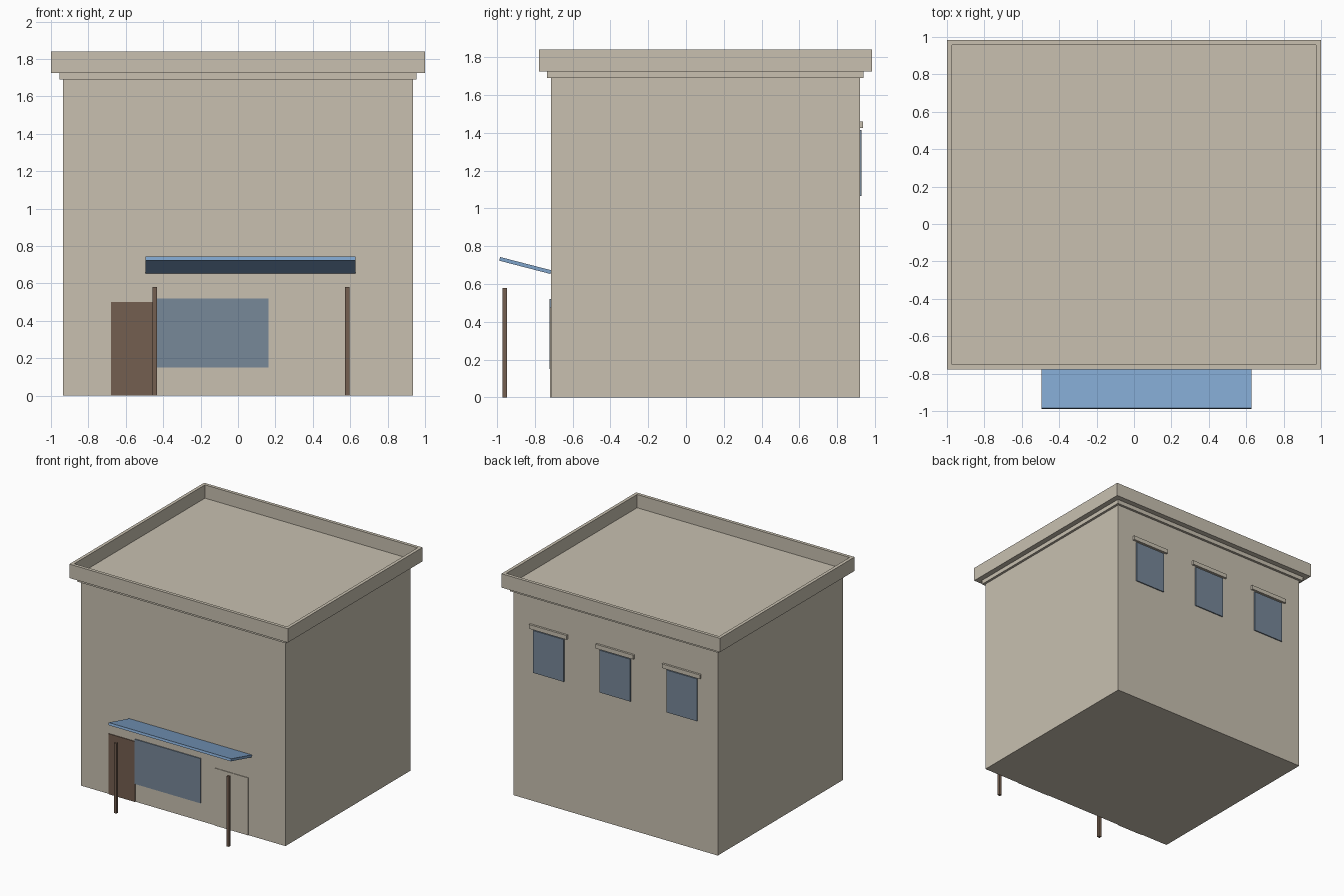
import bpy, bmesh, math
from mathutils import Vector

cube = bpy.data.objects.get("Cube")
if cube:
    bpy.data.objects.remove(cube, do_unlink=True)


def srgb(r, g, b):
    def lin(c):
        c /= 255
        return c / 12.92 if c <= 0.04045 else ((c + 0.055) / 1.055) ** 2.4
    return (lin(r), lin(g), lin(b), 1)


def material(name, colour):
    m = bpy.data.materials.new(name)
    m.use_nodes = True
    m.diffuse_color = colour
    bsdf = next(n for n in m.node_tree.nodes if n.type == 'BSDF_PRINCIPLED')
    bsdf.inputs["Base Color"].default_value = colour
    return m


plaster = material("plaster", srgb(200, 192, 176))
glass = material("window_glass", srgb(119, 136, 153))
wood = material("dark_wood", srgb(116, 95, 80))
canvas = material("blue_awning", srgb(127, 163, 202))


def box(name, x, y, z, mat, recess=None):
    """Box from (min, max) ranges; recess = (rim width, depth) hollows the top."""
    size = [r[1] - r[0] for r in (x, y, z)]
    centre = Vector([(r[0] + r[1]) / 2 for r in (x, y, z)])
    bm = bmesh.new()
    bmesh.ops.create_cube(bm, size=1)
    bmesh.ops.scale(bm, vec=size, verts=bm.verts)
    if recess:
        top = max(bm.faces, key=lambda f: f.calc_center_median().z)
        bmesh.ops.inset_region(bm, faces=[top], thickness=recess[0])
        inner = bmesh.ops.extrude_discrete_faces(bm, faces=[top])["faces"][0]
        bmesh.ops.translate(bm, vec=(0, 0, -recess[1]), verts=inner.verts)
    mesh = bpy.data.meshes.new(name)
    bm.to_mesh(mesh)
    bm.free()
    mesh.materials.append(mat)
    ob = bpy.data.objects.new(name, mesh)
    ob.location = centre
    bpy.context.collection.objects.link(ob)
    return ob


FRONT, BACK, HALF = -0.715, 0.92, 0.935

# Building shell, cornice step and roof parapet
box("walls", (-HALF, HALF), (FRONT, BACK), (0, 1.69), plaster)
box("cornice", (-0.955, 0.955), (-0.735, 0.94), (1.69, 1.725), plaster)
box("parapet", (-1, 1), (-0.777, 0.985), (1.725, 1.84), plaster, (0.038, 0.11))

# Shop front: wooden door, display window, plastered side door
box("front_door", (-0.68, -0.44), (FRONT - 0.006, FRONT), (0, 0.5), wood)
box("shop_window", (-0.44, 0.163), (FRONT - 0.008, FRONT), (0.15, 0.52), glass)
box("side_door", (0.29, 0.597), (FRONT - 0.005, FRONT), (0, 0.475), plaster)

# Awning tilted upward away from the wall
awning = box("awning", (-0.495, 0.627), (-0.14, 0.14), (-0.01, 0.01), canvas)
awning.location = (awning.location.x, -0.851, 0.698)
awning.rotation_euler.x = -math.atan2(0.07, 0.27)

# Awning posts
for side, x in (("right", -0.446), ("left", 0.584)):
    box(side + "_post", (x - 0.012, x + 0.012), (-0.97, -0.947), (0, 0.58), wood)

# Back windows with lintels
for label, x in (("left", 0.61), ("middle", 0), ("right", -0.61)):
    box(label + "_back_window", (x - 0.14, x + 0.14), (BACK, BACK + 0.009),
        (1.065, 1.415), glass)
    box(label + "_lintel", (x - 0.173, x + 0.173), (BACK, BACK + 0.017),
        (1.425, 1.46), plaster)
